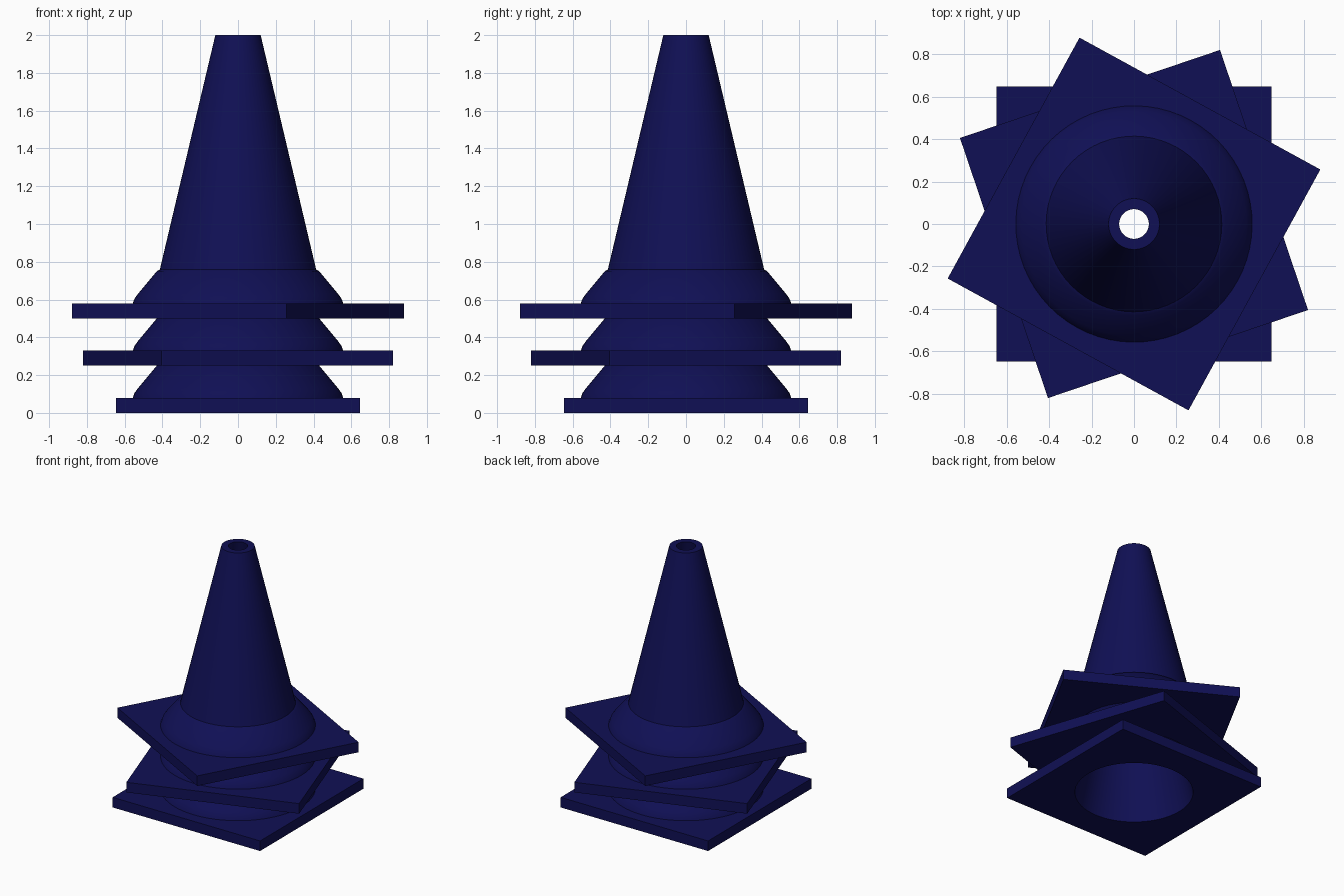
import bpy, bmesh, math

if "Cube" in bpy.data.objects:
    bpy.data.objects.remove(bpy.data.objects["Cube"])

SEGMENTS = 64
HALF = 0.647          # half width of the square base plate

# Closed wall section: (radius, height, is_square)
SECTION = [
    (0.425, 0.00, False),   # lower rim of the hollow
    (HALF, 0.00, True),     # square plate
    (HALF, 0.08, True),
    (0.557, 0.08, False),   # flared collar
    (0.548, 0.105, False),
    (0.53, 0.13, False),
    (0.43, 0.25, False),
    (0.414, 0.258, False),  # tapered body
    (0.12, 1.50, False),
    (0.07, 1.50, False),    # open tip
]

blue = bpy.data.materials.new("dark_blue")
blue.diffuse_color = (0.005, 0.005, 0.09, 1)
blue.use_nodes = True
blue.node_tree.nodes["Principled BSDF"].inputs["Base Color"].default_value = blue.diffuse_color


def ring(bm, radius, z, square):
    verts = []
    for i in range(SEGMENTS):
        a = 2 * math.pi * i / SEGMENTS
        c, s = math.cos(a), math.sin(a)
        r = radius / max(abs(c), abs(s)) if square else radius
        verts.append(bm.verts.new((r * c, r * s, z)))
    return verts


def traffic_cone(name, z, turn):
    bm = bmesh.new()
    rings = [ring(bm, *p) for p in SECTION]
    # Join each ring to the next; the last one closes down the hollow inside
    for k, low in enumerate(rings):
        high = rings[(k + 1) % len(rings)]
        for i in range(SEGMENTS):
            j = (i + 1) % SEGMENTS
            bm.faces.new((low[i], low[j], high[j], high[i]))
    bmesh.ops.recalc_face_normals(bm, faces=bm.faces)
    mesh = bpy.data.meshes.new(name)
    bm.to_mesh(mesh)
    bm.free()
    mesh.materials.append(blue)
    obj = bpy.data.objects.new(name, mesh)
    bpy.context.collection.objects.link(obj)
    obj.location.z = z
    obj.rotation_euler.z = math.radians(turn)
    bpy.ops.object.select_all(action='DESELECT')
    obj.select_set(True)
    bpy.context.view_layer.objects.active = obj
    bpy.ops.object.shade_smooth_by_angle(angle=math.radians(30))


# Three nested cones, each twisted against the one below
traffic_cone("bottom_cone", 0.0, 0)
traffic_cone("middle_cone", 0.25, 18.7)
traffic_cone("top_cone", 0.5, -28.7)
